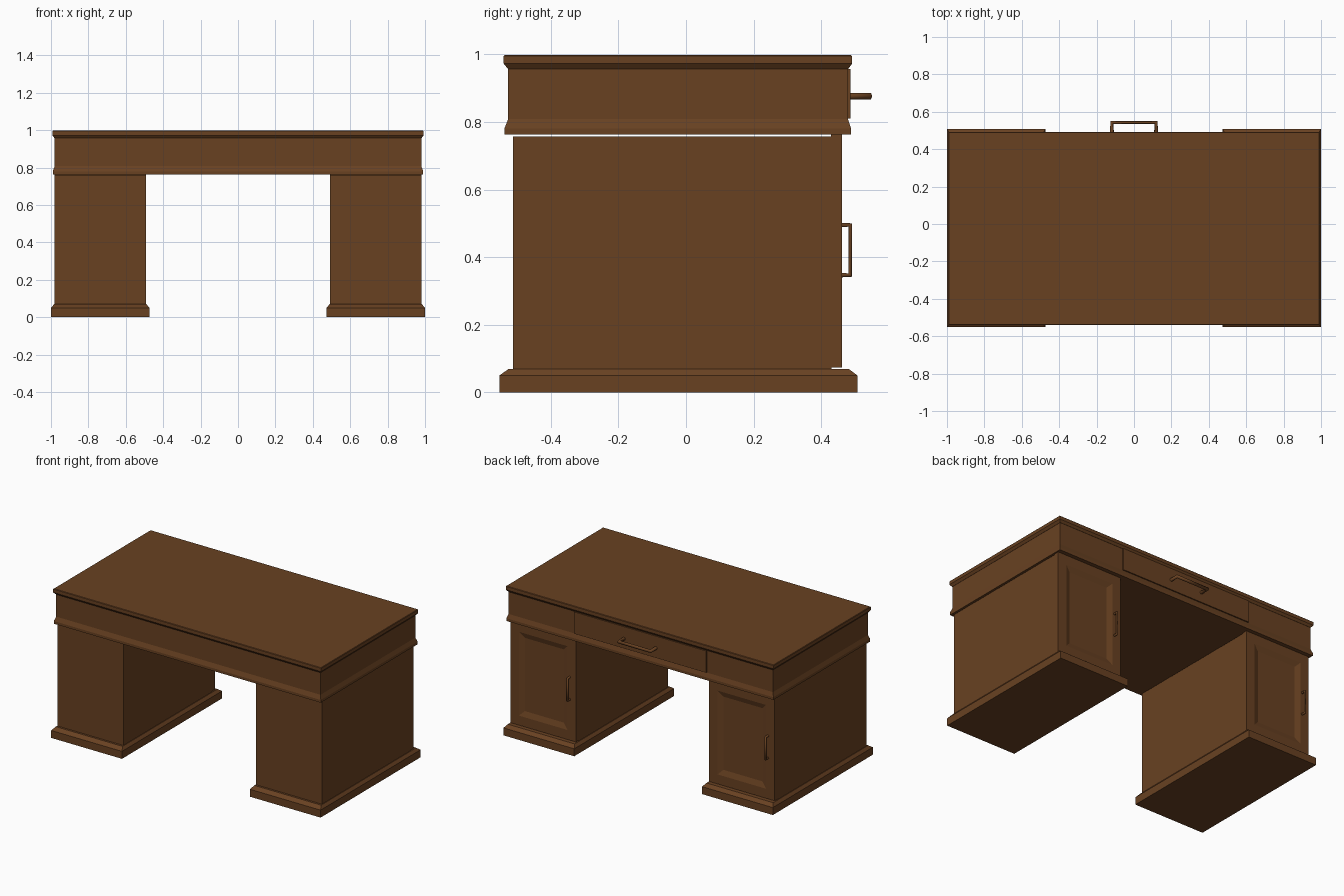
import bpy, bmesh

if "Cube" in bpy.data.objects:
    bpy.data.objects.remove(bpy.data.objects["Cube"])

wood = bpy.data.materials.new("brown_wood")
wood.diffuse_color = (0.14, 0.053, 0.0155, 1)
wood.use_nodes = True
wood.node_tree.nodes["Principled BSDF"].inputs["Base Color"].default_value = wood.diffuse_color


def finish(name, bm):
    bmesh.ops.recalc_face_normals(bm, faces=bm.faces)
    me = bpy.data.meshes.new(name)
    bm.to_mesh(me)
    bm.free()
    ob = bpy.data.objects.new(name, me)
    bpy.context.collection.objects.link(ob)
    me.materials.append(wood)
    return ob


def loft(name, rings):
    """Stack of rectangles (z, x0, x1, y0, y1), capped at both ends."""
    bm = bmesh.new()
    loops = [[bm.verts.new(p) for p in ((a, c, z), (b, c, z), (b, d, z), (a, d, z))]
             for z, a, b, c, d in rings]
    for lo, hi in zip(loops, loops[1:]):
        for i in range(4):
            j = (i + 1) % 4
            bm.faces.new((lo[i], lo[j], hi[j], hi[i]))
    bm.faces.new(loops[0][::-1])
    bm.faces.new(loops[-1])
    return finish(name, bm)


def door(name, x0, x1, y0, y1, z0, z1):
    """Door slab with a sloped recessed panel on its +y face."""
    bm = bmesh.new()
    bmesh.ops.create_cube(bm, size=1)
    for v in bm.verts:
        v.co = (x1 if v.co.x > 0 else x0, y1 if v.co.y > 0 else y0, z1 if v.co.z > 0 else z0)
    bm.normal_update()
    face = [f for f in bm.faces if f.normal.y > 0.9]
    bmesh.ops.inset_region(bm, faces=face, thickness=0.09)
    bmesh.ops.inset_region(bm, faces=face, thickness=0.05, depth=-0.012)
    return finish(name, bm)


def handle(name, pts, r):
    """U-shaped bar swept along a polyline."""
    cu = bpy.data.curves.new(name, 'CURVE')
    cu.dimensions = '3D'
    cu.bevel_depth = r
    cu.bevel_resolution = 1
    cu.use_fill_caps = True
    sp = cu.splines.new('POLY')
    sp.points.add(len(pts) - 1)
    for p, co in zip(sp.points, pts):
        p.co = (*co, 1)
    cu.materials.append(wood)
    ob = bpy.data.objects.new(name, cu)
    bpy.context.collection.objects.link(ob)


# pedestals, plinths and doors (both doors have the handle on the same side)
for side, a, b, hx in (("left", -0.98, -0.493, -0.93), ("right", 0.493, 0.98, 0.54)):
    loft(side + "_plinth", [
        (0, a - 0.019, b + 0.019, -0.552, 0.507),
        (0.05, a - 0.019, b + 0.019, -0.552, 0.507),
        (0.069, a - 0.004, b + 0.004, -0.525, 0.482)])
    loft(side + "_pedestal", [(0.068, a, b, -0.511, 0.43), (0.757, a, b, -0.511, 0.43)])
    door(side + "_door", a, b, 0.428, 0.461, 0.073, 0.762)
    handle(side + "_door_handle",
           [(hx, 0.455, 0.347), (hx, 0.486, 0.347), (hx, 0.486, 0.495), (hx, 0.455, 0.495)], 0.008)

# apron with flared lower moulding
loft("apron", [
    (0.762, -0.99, 0.99, -0.537, 0.488),
    (0.78, -0.99, 0.99, -0.537, 0.488),
    (0.808, -0.98, 0.98, -0.526, 0.479),
    (0.96, -0.98, 0.98, -0.526, 0.479)])

# table top with undercut edge
loft("table_top", [
    (0.957, -0.981, 0.981, -0.527, 0.48),
    (0.972, -0.993, 0.993, -0.539, 0.491),
    (0.994, -0.993, 0.993, -0.539, 0.491),
    (0.997, -0.99, 0.99, -0.536, 0.488)])

# centre drawer front and its handle
loft("drawer_front", [(0.81, -0.49, 0.49, 0.47, 0.487), (0.956, -0.49, 0.49, 0.47, 0.487)])
handle("drawer_handle", [(-0.118, 0.48, 0.876), (-0.118, 0.543, 0.876),
                         (0.118, 0.543, 0.876), (0.118, 0.48, 0.876)], 0.011)
